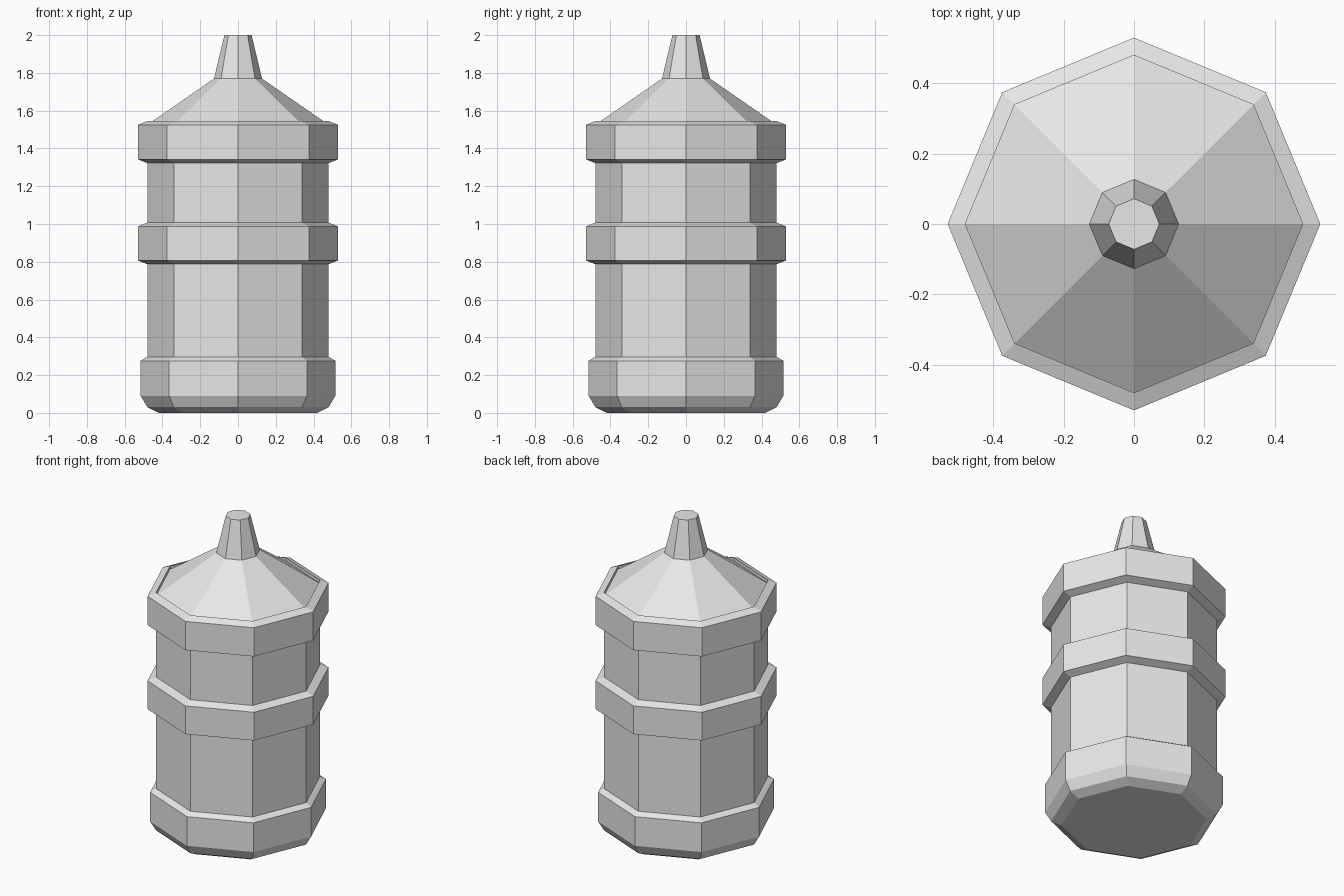
import bpy, bmesh, math

cube = bpy.data.objects.get("Cube")
if cube:
    bpy.data.objects.remove(cube, do_unlink=True)

SIDES = 8
GREY = (0.8, 0.8, 0.8, 1.0)

grey = bpy.data.materials.new("plain_grey")
grey.use_nodes = True
grey.diffuse_color = GREY
bsdf = next(n for n in grey.node_tree.nodes if n.type == 'BSDF_PRINCIPLED')
bsdf.inputs["Base Color"].default_value = GREY


def lathe(name, profile, cap_bottom=False, cap_top=False):
    """Turn a (radius, height) profile, listed upwards, into a flat-faced octagonal part."""
    bm = bmesh.new()
    rings = []
    for r, z in profile:
        angles = [math.tau * i / SIDES for i in range(SIDES)]
        rings.append([bm.verts.new((r * math.cos(a), r * math.sin(a), z)) for a in angles])
    for low, high in zip(rings, rings[1:]):
        for i in range(SIDES):
            j = (i + 1) % SIDES
            bm.faces.new((low[i], low[j], high[j], high[i]))
    if cap_bottom:
        bm.faces.new(rings[0][::-1])
    if cap_top:
        bm.faces.new(rings[-1])
    mesh = bpy.data.meshes.new(name)
    bm.to_mesh(mesh)
    bm.free()
    mesh.materials.append(grey)
    obj = bpy.data.objects.new(name, mesh)
    bpy.context.collection.objects.link(obj)
    return obj


WALL, BAND, FOOT = 0.48, 0.53, 0.515
BEVEL = 0.02


def band(bottom, top):
    """Profile of a raised band with bevelled edges."""
    return [(WALL, bottom), (BAND, bottom + BEVEL), (BAND, top - BEVEL), (WALL, top)]


# Bevelled foot with a flat underside
lathe("base", [(0.42, 0), (0.48, 0.03), (FOOT, 0.09), (FOOT, 0.276), (WALL, 0.297)],
      cap_bottom=True)

# Straight walls and raised bands
lathe("lower_wall", [(WALL, 0.297), (WALL, 0.787)])
lathe("middle_band", band(0.787, 1.007))
lathe("upper_wall", [(WALL, 1.007), (WALL, 1.322)])

# Top band ends in a small inner lip that drops to the roof
lathe("top_band", band(1.322, 1.545) + [(WALL, 1.525)])

# Sloping roof and tapered spout
lathe("roof", [(WALL, 1.525), (0.127, 1.77)])
lathe("spout", [(0.127, 1.77), (0.072, 2.0)], cap_top=True)
